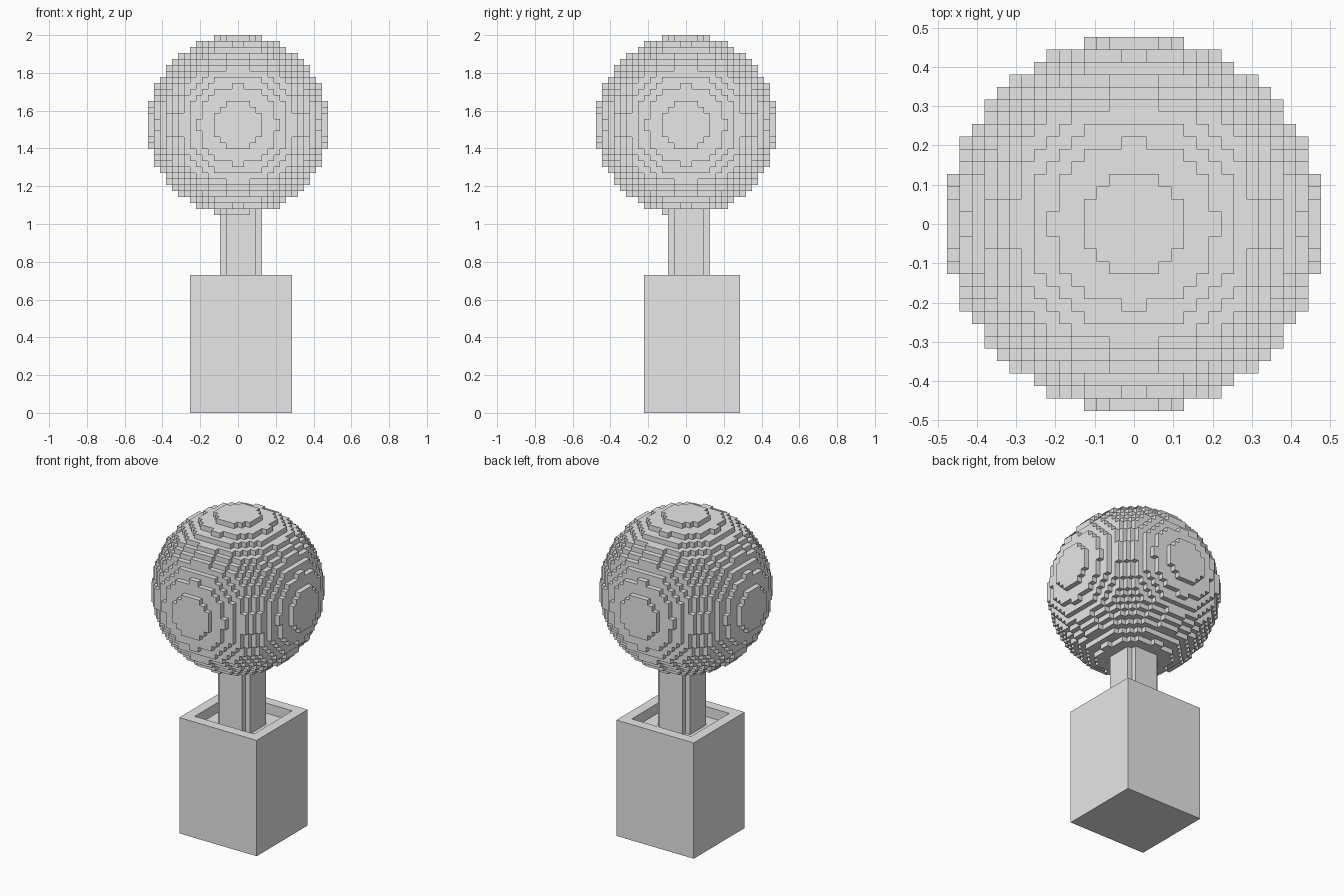
import bpy, bmesh, math
from mathutils import Matrix, Vector

cube = bpy.data.objects.get("Cube")
if cube:
    bpy.data.objects.remove(cube, do_unlink=True)

U = 2 / 63          # size of one block
RADIUS = 15         # crown radius in blocks
CROWN_Z = 48        # crown centre height in blocks
POT_H = 23          # pot height in blocks
WALL = 2            # pot wall thickness and soil depth in blocks

grey = bpy.data.materials.new("plain_grey")
grey.use_nodes = True
COLOUR = (0.8, 0.8, 0.8, 1)
grey.diffuse_color = COLOUR
bsdf = next(n for n in grey.node_tree.nodes if n.type == 'BSDF_PRINCIPLED')
bsdf.inputs["Base Color"].default_value = COLOUR


def add_object(name, bm):
    """Scale from blocks to units and link as a flat-shaded object."""
    bmesh.ops.recalc_face_normals(bm, faces=bm.faces[:])
    bm.transform(Matrix.Scale(U, 4))
    mesh = bpy.data.meshes.new(name)
    bm.to_mesh(mesh)
    bm.free()
    mesh.materials.append(grey)
    obj = bpy.data.objects.new(name, mesh)
    bpy.context.collection.objects.link(obj)
    return obj


# Pot: a box with an inset, sunken top
bm = bmesh.new()
low, high = Vector((-8, -7, 0)), Vector((9, 9, POT_H))
size = high - low
bmesh.ops.create_cube(bm, size=1, matrix=Matrix.Translation((low + high) / 2)
                      @ Matrix.Diagonal((*size, 1)))
top = max(bm.faces, key=lambda f: f.calc_center_median().z)
bmesh.ops.inset_individual(bm, faces=[top], thickness=WALL, use_even_offset=True)
soil = bmesh.ops.extrude_discrete_faces(bm, faces=[top])["faces"][0]
bmesh.ops.translate(bm, verts=soil.verts[:], vec=(0, 0, -WALL))
add_object("pot", bm)

# Trunk: a square column with notched corners
bm = bmesh.new()
centre = Vector((0.5, 0.5, POT_H - WALL))
ring = []
for quarter in range(4):
    turn = Matrix.Rotation(quarter * math.pi / 2, 3, 'Z')
    for x, y in ((3.5, 2.5), (2.5, 2.5), (2.5, 3.5)):
        ring.append(bm.verts.new(centre + turn @ Vector((x, y, 0))))
base = bm.faces.new(ring)
column = bmesh.ops.extrude_face_region(bm, geom=[base], use_keep_orig=True)["geom"]
rise = CROWN_Z - RADIUS + 1 - centre.z
bmesh.ops.translate(bm, verts=[g for g in column if isinstance(g, bmesh.types.BMVert)],
                    vec=(0, 0, rise))
add_object("trunk", bm)


# Crown: a ball of blocks, keeping only the exposed faces
def filled(cell):
    return sum((c + 0.5) ** 2 for c in cell) <= RADIUS ** 2


bm = bmesh.new()
corners = {}


def corner(point):
    if point not in corners:
        x, y, z = point
        corners[point] = bm.verts.new((x, y, z + CROWN_Z))
    return corners[point]


span = range(-RADIUS, RADIUS)
for cell in ((x, y, z) for x in span for y in span for z in span):
    if not filled(cell):
        continue
    for axis in range(3):
        for side in (0, 1):
            beyond = list(cell)
            beyond[axis] += 2 * side - 1
            if filled(beyond):
                continue
            quad = []
            for a, b in ((0, 0), (1, 0), (1, 1), (0, 1)):
                p = list(cell)
                p[axis] += side
                p[(axis + 1) % 3] += a
                p[(axis + 2) % 3] += b
                quad.append(corner(tuple(p)))
            bm.faces.new(quad if side else quad[::-1])
add_object("crown", bm)
